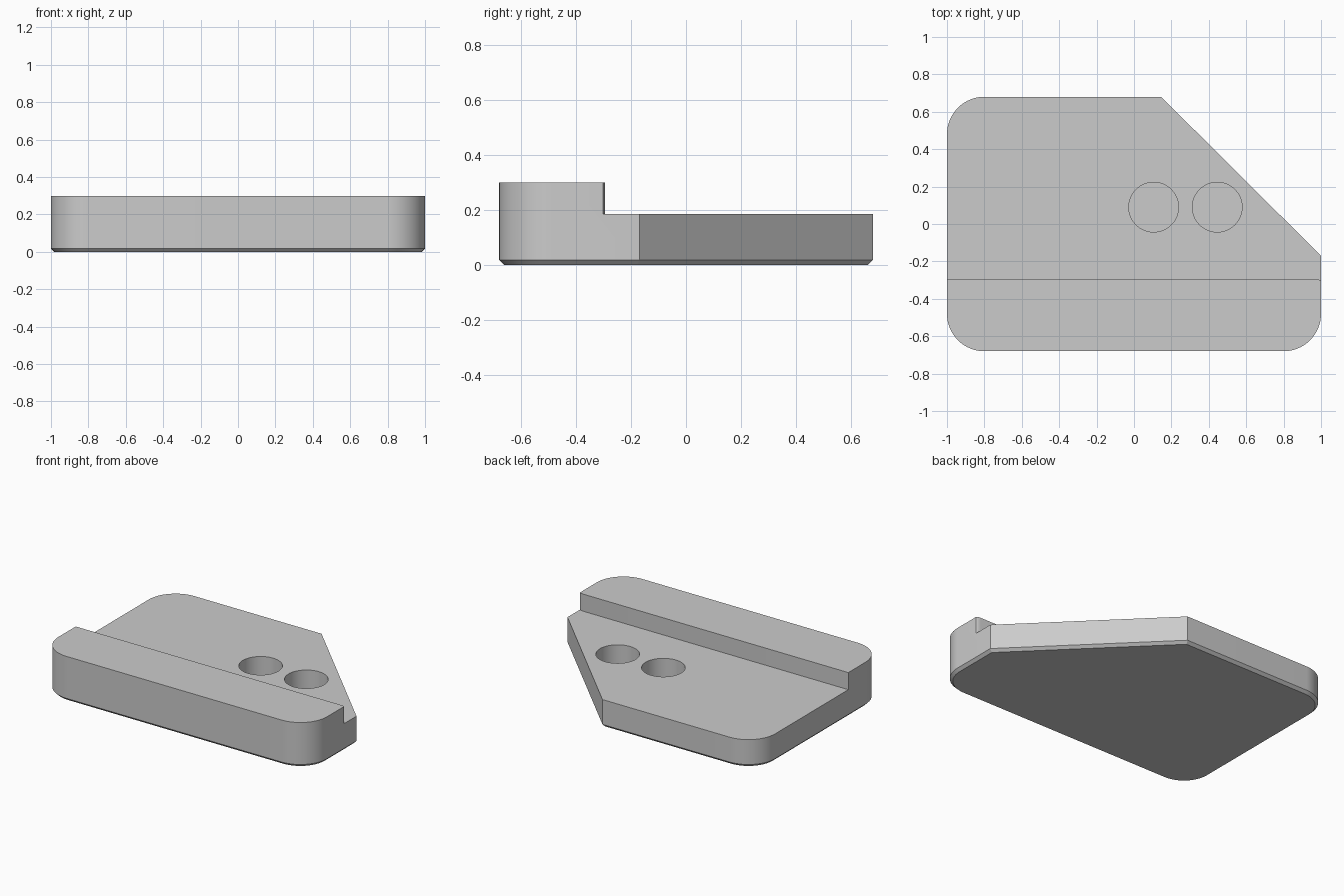
import bpy, bmesh
from math import sin, cos, radians
from mathutils import Vector

cube = bpy.data.objects.get("Cube")
if cube:
    bpy.data.objects.remove(cube, do_unlink=True)

grey = bpy.data.materials.new("plain_grey")
grey.use_nodes = True
colour = (0.6, 0.6, 0.6, 1)
grey.diffuse_color = colour
grey.node_tree.nodes["Principled BSDF"].inputs["Base Color"].default_value = colour


def arc(cx, cy, r, start, end, steps=20):
    angles = [radians(start + (end - start) * i / steps) for i in range(steps + 1)]
    return [(cx + r * cos(a), cy + r * sin(a)) for a in angles]


def prism(name, outline, low, high, chamfer=0):
    """Extrude an outline upwards, optionally chamfering its lower rim."""
    bm = bmesh.new()
    base = bm.faces.new([bm.verts.new((x, y, low)) for x, y in outline])
    top = bmesh.ops.extrude_face_region(bm, geom=[base], use_keep_orig=True)
    moved = [g for g in top["geom"] if isinstance(g, bmesh.types.BMVert)]
    bmesh.ops.translate(bm, verts=moved, vec=Vector((0, 0, high - low)))
    bmesh.ops.recalc_face_normals(bm, faces=bm.faces[:])
    if chamfer:
        rim = [e for e in bm.edges if all(abs(v.co.z - low) < 1e-5 for v in e.verts)]
        bmesh.ops.bevel(bm, geom=rim, offset=chamfer, segments=1, affect='EDGES')
    mesh = bpy.data.meshes.new(name)
    bm.to_mesh(mesh)
    bm.free()
    mesh.materials.append(grey)
    obj = bpy.data.objects.new(name, mesh)
    bpy.context.collection.objects.link(obj)
    return obj


# Block with three rounded corners and one large diagonal corner
W, D, R = 1.0, 0.68, 0.2
outline = (arc(-W + R, -D + R, R, 180, 270) + arc(W - R, -D + R, R, 270, 360)
           + [(W, -0.17), (0.145, D)] + arc(-W + R, D - R, R, 90, 180))
block = prism("stepped_block", outline, 0, 0.3, chamfer=0.018)

# Lowered shelf behind the front ridge, with the ridge slightly eased at one end
shelf_edge = [(-1.2, -0.295), (0.97, -0.295), (0.985, -0.297), (0.995, -0.3),
              (W, -0.303), (1.2, -0.303), (1.2, 1), (-1.2, 1)]
cutters = [prism("shelf_cutter", shelf_edge, 0.185, 0.5)]

# Two round blind holes in the shelf
for i, x in enumerate((0.105, 0.445)):
    cutters.append(prism(f"hole_cutter_{i}", arc(x, 0.09, 0.133, 0, 360, 64)[:-1], 0.04, 0.4))

bpy.context.view_layer.objects.active = block
for cutter in cutters:
    cutter.hide_render = True
    mod = block.modifiers.new("cut", 'BOOLEAN')
    mod.operation = 'DIFFERENCE'
    mod.solver = 'EXACT'
    mod.object = cutter
    bpy.ops.object.modifier_apply(modifier=mod.name)
    bpy.data.objects.remove(cutter, do_unlink=True)

bpy.ops.object.select_all(action='DESELECT')
block.select_set(True)
bpy.ops.object.shade_smooth_by_angle(angle=radians(25))
